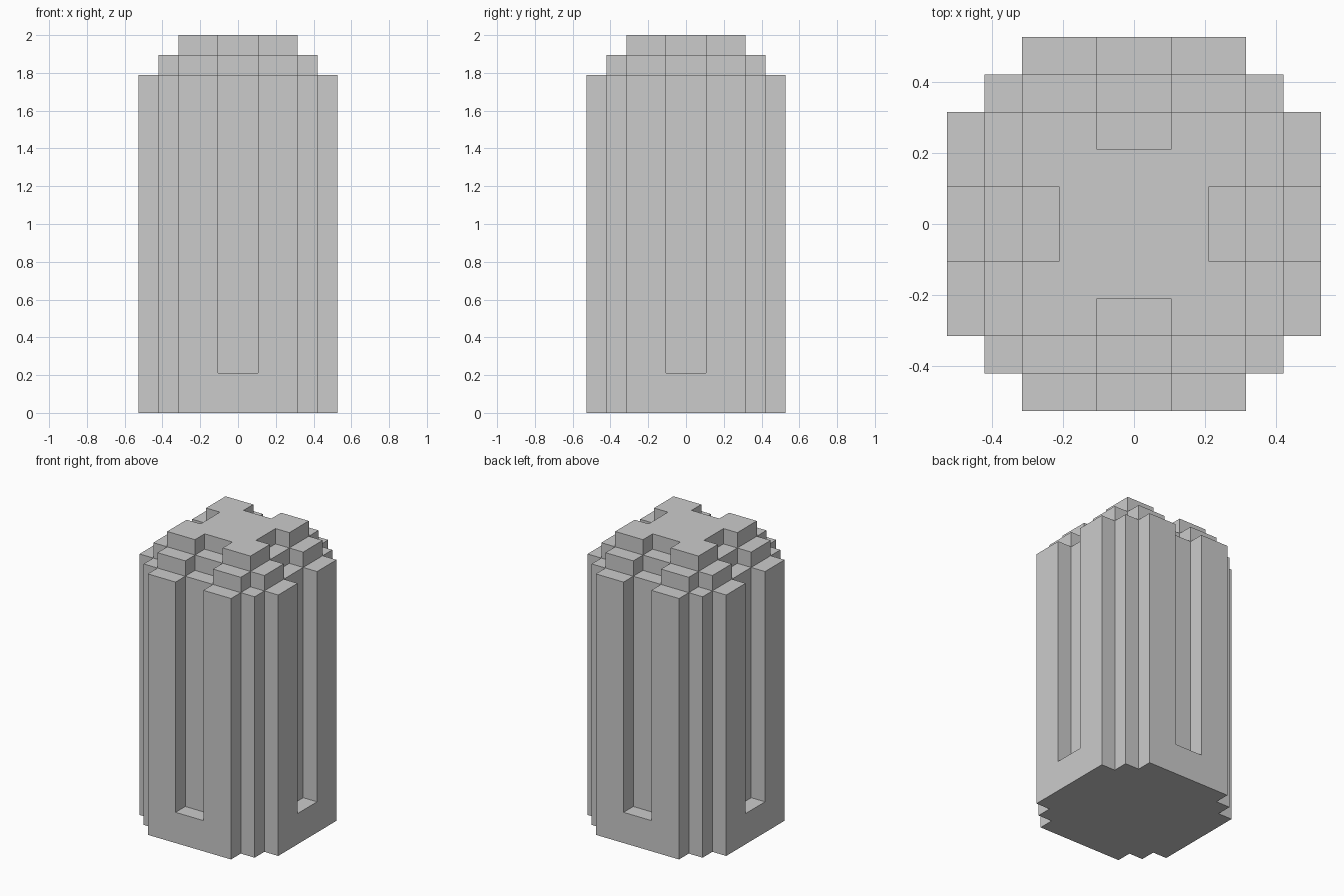
import bpy, bmesh

if "Cube" in bpy.data.objects:
    bpy.data.objects.remove(bpy.data.objects["Cube"])

U = 2 / 19  # one step of the blocky grid


def slab(name, quarter, z0, z1):
    """Extrude a four-fold outline, given by one quarter, from z0 to z1."""
    pts = []
    q = quarter
    for _ in range(4):
        pts += q
        q = [(-y, x) for x, y in q]
    bm = bmesh.new()
    base = bm.faces.new([bm.verts.new((x * U, y * U, z0 * U)) for x, y in pts])
    top = bmesh.ops.extrude_face_region(bm, geom=[base], use_keep_orig=True)["geom"]
    bmesh.ops.translate(bm, vec=(0, 0, (z1 - z0) * U),
                        verts=[v for v in top if isinstance(v, bmesh.types.BMVert)])
    bmesh.ops.recalc_face_normals(bm, faces=bm.faces)
    mesh = bpy.data.meshes.new(name)
    bm.to_mesh(mesh)
    bm.free()
    obj = bpy.data.objects.new(name, mesh)
    bpy.context.collection.objects.link(obj)
    return obj


# Solid foot with stepped corners
pillar = slab("pillar", [(5, 3), (4, 3), (4, 4), (3, 4), (3, 5)], 0, 2)

# Shaft with a shallow groove in each side, then two stepped caps
parts = [
    slab("grooved_shaft", [(4, 1), (5, 1), (5, 3), (4, 3), (4, 4),
                           (3, 4), (3, 5), (1, 5), (1, 4)], 2, 17),
    slab("lower_cap", [(3, 1), (4, 1), (4, 3), (3, 3), (3, 4), (1, 4), (1, 3)], 17, 18),
    slab("upper_cap", [(2, 1), (3, 1), (3, 3), (1, 3), (1, 2)], 18, 19),
]

# Fuse the stack into one clean solid
bpy.context.view_layer.objects.active = pillar
for part in parts:
    mod = pillar.modifiers.new("join_" + part.name, 'BOOLEAN')
    mod.operation = 'UNION'
    mod.solver = 'EXACT'
    mod.object = part
    bpy.ops.object.modifier_apply(modifier=mod.name)
    bpy.data.objects.remove(part)

# Merge the flush side walls
bm = bmesh.new()
bm.from_mesh(pillar.data)
bmesh.ops.remove_doubles(bm, verts=bm.verts, dist=0.0005)
bmesh.ops.dissolve_limit(bm, angle_limit=0.01, verts=bm.verts, edges=bm.edges)
bm.to_mesh(pillar.data)
bm.free()
